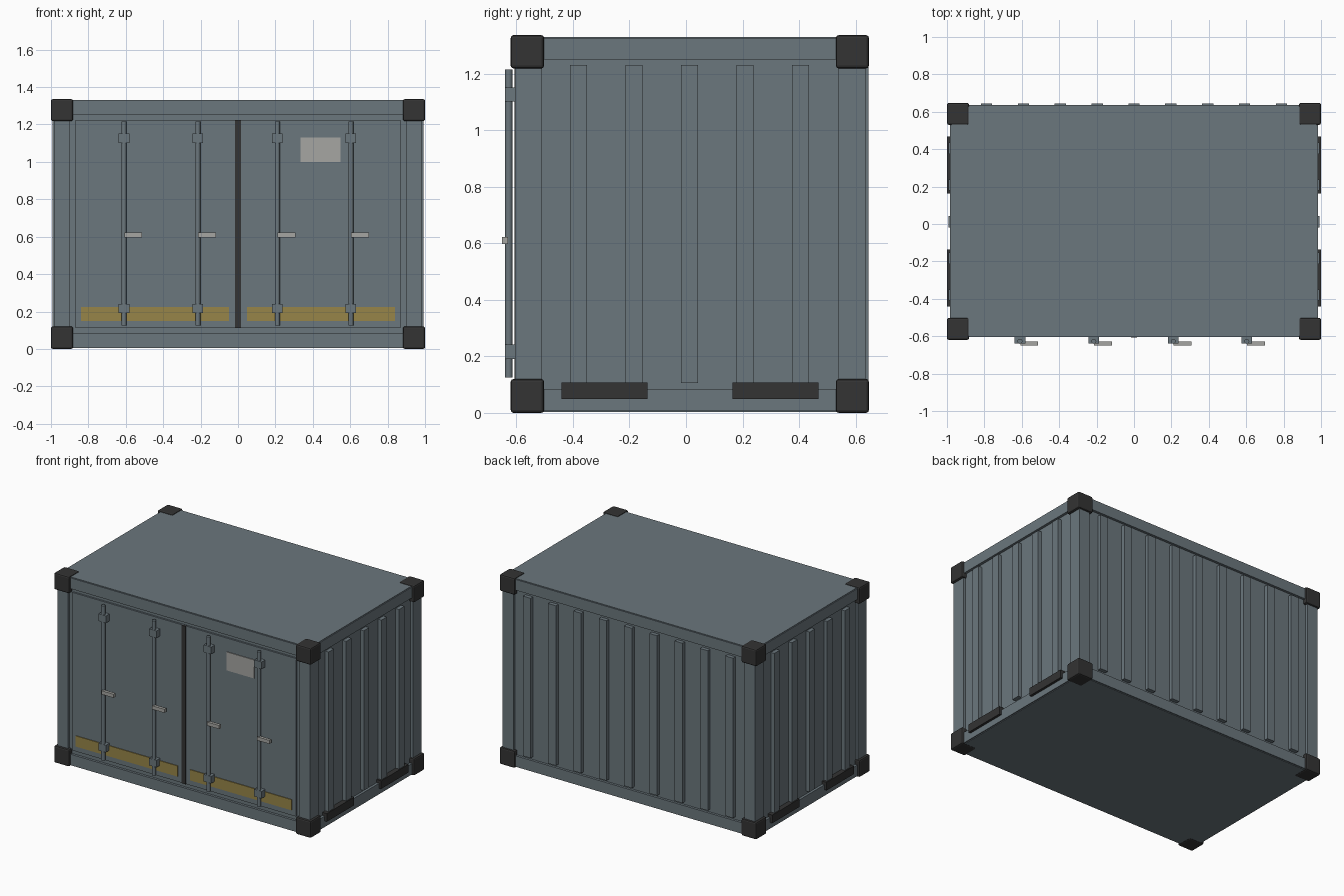
import bpy
import bmesh
from mathutils import Vector

cube = bpy.data.objects.get("Cube")
if cube:
    bpy.data.objects.remove(cube, do_unlink=True)


def material(name, rgb):
    m = bpy.data.materials.new(name)
    m.use_nodes = True
    m.diffuse_color = (*rgb, 1)
    m.node_tree.nodes["Principled BSDF"].inputs["Base Color"].default_value = (*rgb, 1)
    return m


STEEL = material("blue grey steel", (0.147, 0.184, 0.205))
DARK = material("dark iron", (0.033, 0.033, 0.033))
YELLOW = material("warning yellow", (0.31, 0.235, 0.065))
PALE = material("pale metal", (0.38, 0.38, 0.36))


def box(name, x, y, z, mat, bevel=0):
    """Box between (min, max) pairs on each axis."""
    lo, hi = (Vector(p) for p in zip(x, y, z))
    mesh = bpy.data.meshes.new(name)
    bm = bmesh.new()
    bmesh.ops.create_cube(bm, size=1)
    for v in bm.verts:
        v.co = (lo + hi) / 2 + v.co * (hi - lo)
    bm.to_mesh(mesh)
    bm.free()
    mesh.materials.append(mat)
    ob = bpy.data.objects.new(name, mesh)
    bpy.context.collection.objects.link(ob)
    if bevel:
        mod = ob.modifiers.new("Bevel", "BEVEL")
        mod.width = bevel
        mod.segments = 2
    return ob


def span(a, b, side):
    """Interval mirrored to the given side of zero."""
    return (a, b) if side > 0 else (-b, -a)


W, FRONT, BACK, TOP = 0.983, -0.605, 0.635, 1.33   # frame extents
MID = (FRONT + BACK) / 2

# Recessed wall shell, floor and roof
box("wall_shell", (-0.965, 0.965), (-0.588, 0.618), (0.02, 1.31), STEEL)
box("floor", (-0.975, 0.975), (-0.597, 0.627), (0.004, 0.03), STEEL)
box("roof", (-0.977, 0.977), (-0.599, 0.629), (1.3, TOP), STEEL)

# Frame rails, posts and corner castings
for level, z in (("bottom", (0.008, 0.085)), ("top", (1.25, TOP - 0.004))):
    box(f"{level}_front_rail", (-W, W), (FRONT, FRONT + 0.08), z, STEEL)
    box(f"{level}_back_rail", (-W, W), (BACK - 0.08, BACK), z, STEEL)
    for side, s in (("left", 1), ("right", -1)):
        box(f"{level}_{side}_rail", span(W - 0.08, W, s), (FRONT, BACK), z, STEEL)

for side, s in (("left", 1), ("right", -1)):
    for end, py, cy in (("front", (FRONT, -0.51), (-0.62, -0.502)),
                        ("back", (0.54, BACK), (0.53, 0.647))):
        box(f"{end}_{side}_post", span(0.9, W, s), py, (0.03, 1.3), STEEL)
        for level, z in (("bottom", (0, 0.12)), ("top", (1.218, 1.336))):
            box(f"{level}_{end}_{side}_casting", span(0.882, 1, s), cy, z, DARK, 0.01)

    # Side ribs and forklift pockets
    for i in range(-2, 3):
        y = 0.0125 + i * 0.196
        box(f"{side}_rib", span(0.95, 0.992, s), (y - 0.03, y + 0.03),
            (0.105, 1.23), STEEL)
    for y in (-0.288, 0.316):
        box(f"{side}_fork_pocket", span(0.95, 1, s), (y - 0.152, y + 0.152),
            (0.05, 0.107), DARK)

    # Door leaf with its warning stripe
    box(f"{side}_door", span(0.004, 0.87, s), (-0.6, -0.58), (0.113, 1.225), STEEL)
    box(f"{side}_warning_stripe", span(0.048, 0.84, s), (-0.605, -0.599),
        (0.15, 0.225), YELLOW)

# Back ribs
for i in range(-4, 5):
    x = i * 0.197
    box("back_rib", (x - 0.03, x + 0.03), (0.6, 0.645), (0.105, 1.23), STEEL)

# Door seal and data plate
box("door_seal", (-0.016, 0.016), (-0.606, -0.58), (0.113, 1.225), DARK)
box("data_plate", (0.335, 0.548), (-0.605, -0.599), (1.0, 1.13), PALE)

# Locking bars with brackets and handles
for x in (-0.61, -0.215, 0.21, 0.603):
    bpy.ops.mesh.primitive_cylinder_add(vertices=12, radius=0.0135, depth=1.09,
                                        location=(x, -0.627, 0.67))
    bar = bpy.context.object
    bar.name = "locking_bar"
    bar.data.materials.append(STEEL)
    bpy.ops.object.shade_smooth_by_angle()
    for z in (0.216, 1.126):
        box("bar_bracket", (x - 0.029, x + 0.029), (-0.64, -0.6),
            (z - 0.025, z + 0.025), STEEL)
    box("bar_handle", (x + 0.002, x + 0.097), (-0.65, -0.629), (0.597, 0.622), PALE)
